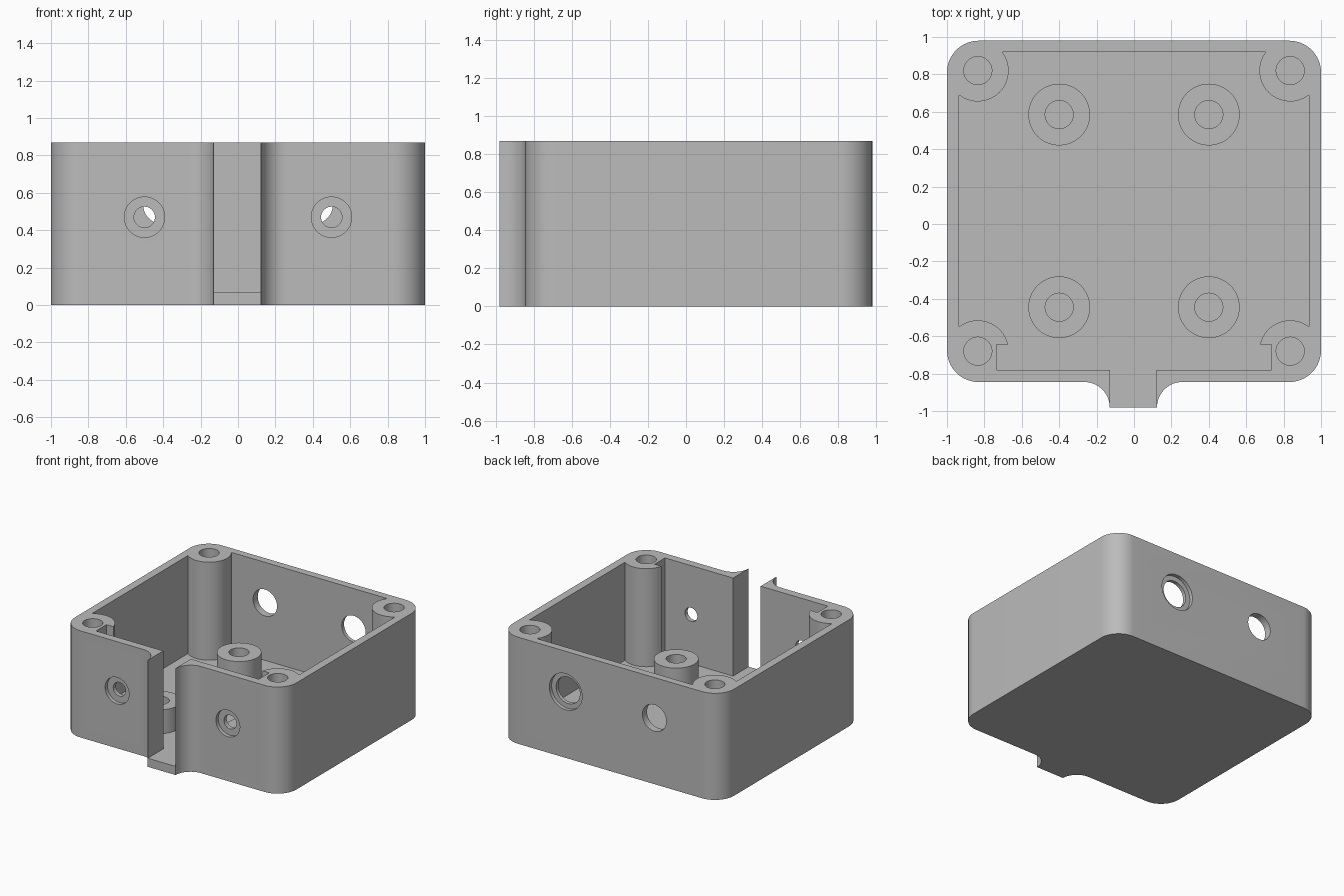
import bpy, bmesh
from math import cos, sin, radians, acos, asin, degrees
from mathutils import Matrix, Vector

cube = bpy.data.objects.get("Cube")
if cube:
    bpy.data.objects.remove(cube, do_unlink=True)

HEIGHT, FLOOR = 0.87, 0.07
FRONT, BACK, TIP = -0.845, 0.98, -0.98
POST_R, HOLE_R = 0.165, 0.075
POSTS = [(x, y) for x in (-0.835, 0.835) for y in (-0.68, 0.82)]
STANDOFFS = [(x, y) for x in (-0.4, 0.4) for y in (-0.445, 0.585)]

grey = bpy.data.materials.new("plain_grey")
grey.use_nodes = True
grey.diffuse_color = (0.5, 0.5, 0.5, 1)
grey.node_tree.nodes["Principled BSDF"].inputs["Base Color"].default_value = (0.5, 0.5, 0.5, 1)


def arc(cx, cy, r, start, end, steps=16):
    """Points along an arc, angles in degrees."""
    angles = [radians(start + (end - start) * i / steps) for i in range(steps + 1)]
    return [(cx + r * cos(a), cy + r * sin(a)) for a in angles]


def finish(name, bm):
    bmesh.ops.recalc_face_normals(bm, faces=bm.faces)
    mesh = bpy.data.meshes.new(name)
    bm.to_mesh(mesh)
    bm.free()
    mesh.materials.append(grey)
    obj = bpy.data.objects.new(name, mesh)
    bpy.context.collection.objects.link(obj)
    return obj


def prism(name, outline, z0, z1):
    bm = bmesh.new()
    face = bm.faces.new([bm.verts.new((x, y, z0)) for x, y in outline])
    top = bmesh.ops.extrude_face_region(bm, geom=[face])["geom"]
    moved = [v for v in top if isinstance(v, bmesh.types.BMVert)]
    bmesh.ops.translate(bm, verts=moved, vec=(0, 0, z1 - z0))
    return finish(name, bm)


def cylinder(name, start, end, r):
    a, b = Vector(start), Vector(end)
    turn = (b - a).to_track_quat('Z', 'Y').to_matrix().to_4x4()
    bm = bmesh.new()
    bmesh.ops.create_cone(bm, cap_ends=True, segments=48, radius1=r, radius2=r,
                          depth=(b - a).length,
                          matrix=Matrix.Translation((a + b) / 2) @ turn)
    return finish(name, bm)


def cut(target, cutter):
    """Subtract the cutter, then discard it."""
    mod = target.modifiers.new("cut", 'BOOLEAN')
    mod.operation, mod.solver, mod.object = 'DIFFERENCE', 'EXACT', cutter
    cutter.hide_render = True
    bpy.ops.object.select_all(action='DESELECT')
    bpy.context.view_layer.objects.active = target
    target.select_set(True)
    bpy.ops.object.modifier_apply(modifier=mod.name)
    bpy.data.objects.remove(cutter, do_unlink=True)


def smooth(obj):
    bpy.ops.object.select_all(action='DESELECT')
    bpy.context.view_layer.objects.active = obj
    obj.select_set(True)
    bpy.ops.object.shade_smooth_by_angle(angle=radians(30))


# Rounded case outline with a flared spout at the front
R, F = 0.17, FRONT - TIP
LEFT, RIGHT = -0.13, 0.123
outline = (arc(LEFT - F, TIP, F, 90, 0) + arc(RIGHT + F, TIP, F, 180, 90)
           + arc(1 - R, FRONT + R, R, -90, 0) + arc(1 - R, BACK - R, R, 0, 90)
           + arc(R - 1, BACK - R, R, 90, 180) + arc(R - 1, FRONT + R, R, 180, 270))
case = prism("case", outline, 0, HEIGHT)

# Cavity outline, leaving round screw posts in the corners
px, fy, by = 0.835, -0.68, 0.82
step_x, step_y, in_x, in_front, in_back = 0.735, -0.645, 0.935, -0.78, 0.92
a_side = degrees(acos((in_x - px) / POST_R))
a_back = degrees(asin((in_back - by) / POST_R))
a_step = degrees(asin((step_y - fy) / POST_R))
right_side = ([(step_x, in_front), (step_x, step_y)]
              + arc(px, fy, POST_R, 180 - a_step, a_side)
              + arc(px, by, POST_R, 360 - a_side, 180 - a_back))
left_side = [(-x, y) for x, y in reversed(right_side)]
thin = 0.002
slot = [(LEFT + thin, in_front), (LEFT + thin, TIP - 0.1),
        (RIGHT - thin, TIP - 0.1), (RIGHT - thin, in_front)]
cut(case, prism("cavity_cutter", slot + right_side + left_side, FLOOR, HEIGHT + 0.1))

# Screw holes in the corner posts
for x, y in POSTS:
    cut(case, cylinder("post_hole_cutter", (x, y, FLOOR), (x, y, HEIGHT + 0.1), HOLE_R))

# Front wall holes with counterbores
for x in (-0.5, 0.5):
    cut(case, cylinder("front_hole_cutter", (x, FRONT - 0.05, 0.47), (x, -0.7, 0.47), 0.056))
    cut(case, cylinder("front_bore_cutter", (x, FRONT - 0.05, 0.47), (x, FRONT + 0.03, 0.47), 0.108))

# Back wall holes, one of them counterbored
for x in (-0.4, 0.4):
    cut(case, cylinder("back_hole_cutter", (x, 0.85, 0.54), (x, BACK + 0.05, 0.54), 0.108))
cut(case, cylinder("back_bore_cutter", (0.4, BACK - 0.03, 0.54), (0.4, BACK + 0.05, 0.54), 0.148))
smooth(case)

# Hollow standoffs on the floor
for i, (x, y) in enumerate(STANDOFFS, 1):
    post = cylinder(f"standoff_{i}", (x, y, FLOOR - 0.01), (x, y, 0.265), POST_R)
    cut(post, cylinder("standoff_hole_cutter", (x, y, FLOOR + 0.002), (x, y, 0.4), HOLE_R))
    smooth(post)
